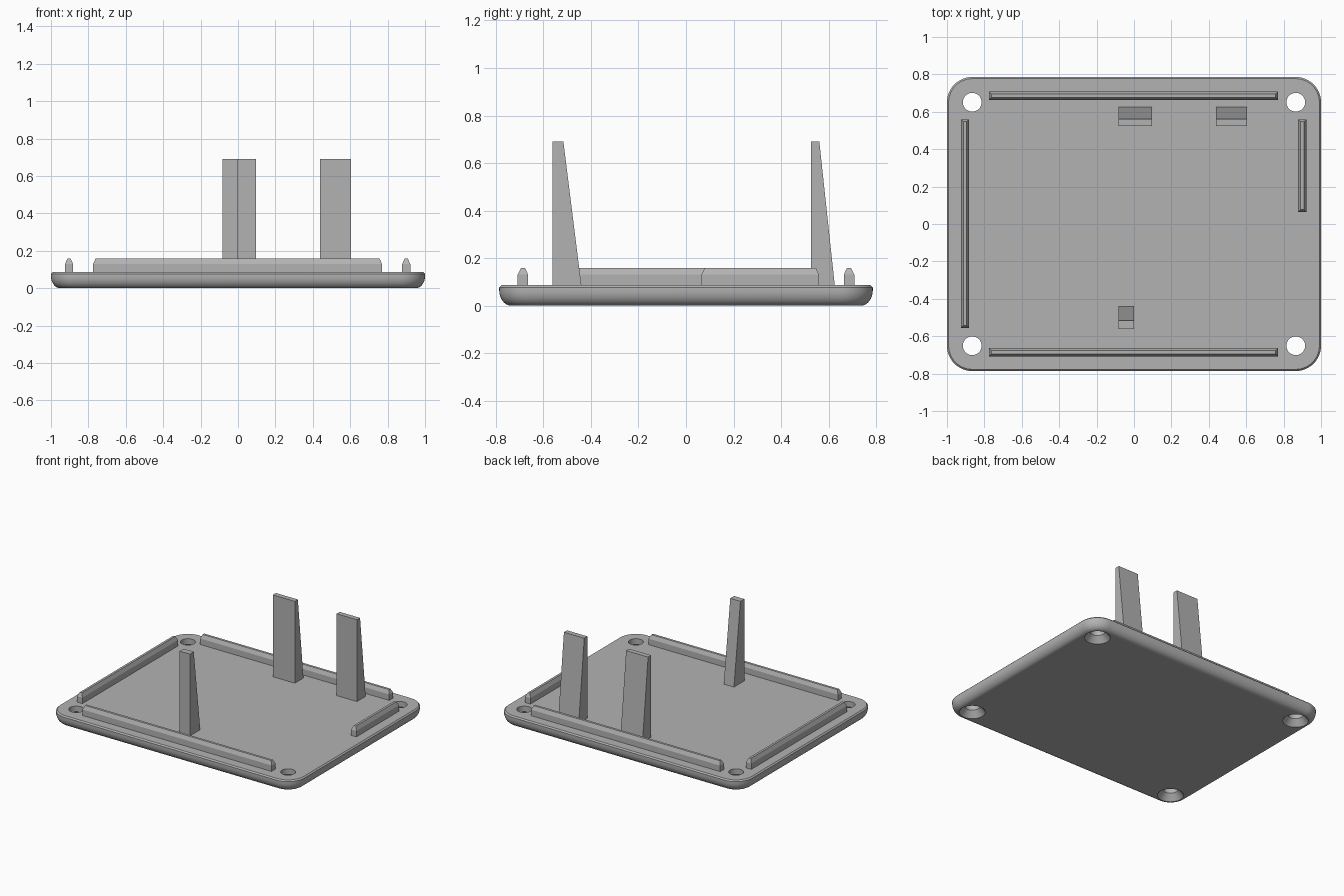
import bpy, bmesh, math

if "Cube" in bpy.data.objects:
    bpy.data.objects.remove(bpy.data.objects["Cube"])

grey = bpy.data.materials.new("plain grey")
grey.use_nodes = True
GREY = (0.45, 0.45, 0.45, 1)
grey.diffuse_color = GREY
grey.node_tree.nodes["Principled BSDF"].inputs["Base Color"].default_value = GREY

TOP = 0.086            # upper face of the plate
HALF_X, HALF_Y = 1.0, 0.786
CORNER = 0.135         # corner radius, also the inset of the screw holes


def loft(name, rings):
    """Skin a stack of equal-length rings and cap both ends."""
    bm = bmesh.new()
    loops = [[bm.verts.new(p) for p in ring] for ring in rings]
    n = len(loops[0])
    for a, b in zip(loops, loops[1:]):
        for i in range(n):
            j = (i + 1) % n
            bm.faces.new((a[i], a[j], b[j], b[i]))
    bm.faces.new(loops[0][::-1])
    bm.faces.new(loops[-1])
    bmesh.ops.recalc_face_normals(bm, faces=bm.faces)
    mesh = bpy.data.meshes.new(name)
    bm.to_mesh(mesh)
    bm.free()
    mesh.materials.append(grey)
    obj = bpy.data.objects.new(name, mesh)
    bpy.context.collection.objects.link(obj)
    return obj


def rectangle(x0, x1, y0, y1, z):
    return [(x0, y0, z), (x1, y0, z), (x1, y1, z), (x0, y1, z)]


def circle(cx, cy, r, z, steps=40):
    return [(cx + r * math.cos(math.tau * i / steps),
             cy + r * math.sin(math.tau * i / steps), z) for i in range(steps)]


def rounded_rectangle(inset, z, steps=12):
    r = CORNER - inset
    points = []
    for q, (sx, sy) in enumerate([(1, 1), (-1, 1), (-1, -1), (1, -1)]):
        for i in range(steps + 1):
            a = math.pi / 2 * (q + i / steps)
            points.append((sx * (HALF_X - CORNER) + r * math.cos(a),
                           sy * (HALF_Y - CORNER) + r * math.sin(a), z))
    return points


# Base plate: rounded underside edge and a fine chamfer on top
FILLET_W, FILLET_H, CHAMFER = 0.05, 0.065, 0.009
angles = [math.pi / 2 * i / 8 for i in range(9)]
profile = [(FILLET_W * (1 - math.sin(a)), FILLET_H * (1 - math.cos(a))) for a in angles]
profile += [(0, TOP - CHAMFER), (CHAMFER, TOP)]
plate = loft("base_plate", [rounded_rectangle(i, z) for i, z in profile])

# Countersunk screw holes
for sx in (-1, 1):
    for sy in (-1, 1):
        cx, cy = sx * (HALF_X - CORNER), sy * (HALF_Y - CORNER)
        cutter = loft("hole_cutter", [circle(cx, cy, r, z) for r, z in
                      [(0.095, -0.01), (0.05, 0.045), (0.05, TOP + 0.05)]])
        cutter.hide_render = True
        cut = plate.modifiers.new("screw_hole", "BOOLEAN")
        cut.operation, cut.solver, cut.object = "DIFFERENCE", "EXACT", cutter
        bpy.context.view_layer.objects.active = plate
        bpy.ops.object.modifier_apply(modifier=cut.name)
        bpy.data.objects.remove(cutter)

for face in plate.data.polygons:
    face.use_smooth = abs(face.normal.z) < 0.999
plate.data.set_sharp_from_angle(angle=math.radians(30))


# Locating ribs: low walls with chamfered tops
def rib(name, x0, x1, y0, y1):
    c = 0.013
    loft(name, [rectangle(x0, x1, y0, y1, TOP - 0.01),
                rectangle(x0, x1, y0, y1, 0.13),
                rectangle(x0 + c, x1 - c, y0 + c, y1 - c, 0.158)])


rib("front_rib", -0.775, 0.77, -0.708, -0.664)
rib("back_rib", -0.775, 0.77, 0.664, 0.708)
rib("right_rib", -0.925, -0.882, -0.555, 0.56)
rib("left_rib", 0.878, 0.921, 0.065, 0.56)


# Support posts: upright front face, sloping back face
def post(name, x0, x1, y0, y_top, y_base):
    loft(name, [rectangle(x0, x1, y0, y_base, TOP - 0.01),
                rectangle(x0, x1, y0, y_top, 0.69)])


post("front_post", -0.083, 0.0, -0.561, -0.516, -0.439)
post("back_middle_post", -0.083, 0.096, 0.525, 0.561, 0.627)
post("back_left_post", 0.438, 0.604, 0.525, 0.561, 0.627)
